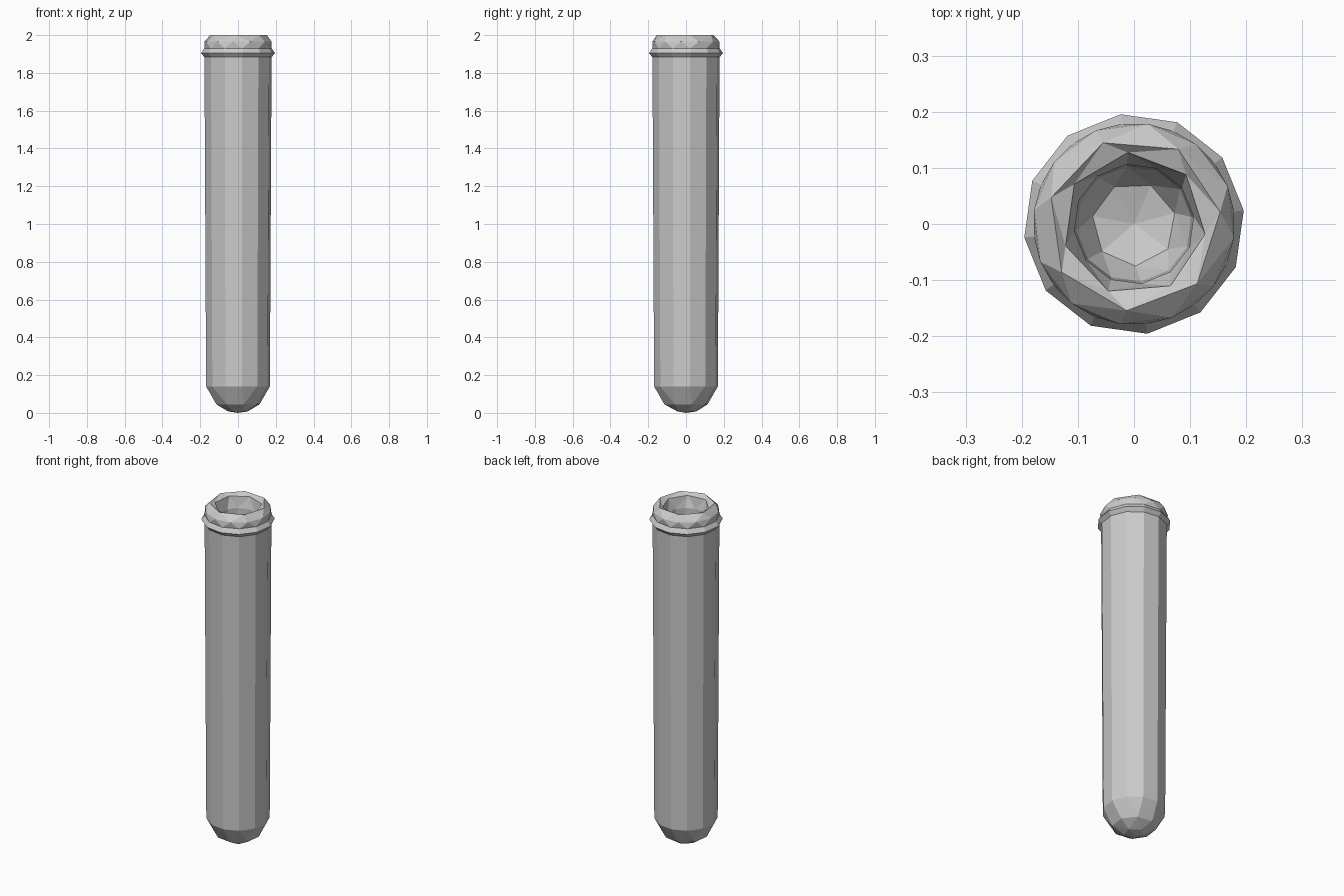
import bpy, bmesh
from math import cos, sin, radians

if "Cube" in bpy.data.objects:
    bpy.data.objects.remove(bpy.data.objects["Cube"])

# rings: radius, height, sides, starting angle (outer bottom -> lip -> inner bottom)
RINGS = [
    (0.055, 0.008, 5, 20), (0.118, 0.045, 8, 15), (0.170, 0.14, 12, 7),    # rounded base
    (0.179, 1.883, 12, 7), (0.185, 1.89, 12, 7), (0.197, 1.905, 12, 7),    # wall, collar
    (0.180, 1.93, 12, 7), (0.180, 1.965, 12, 22), (0.155, 2.0, 7, 8),      # neck, lip
    (0.128, 1.985, 7, -8), (0.107, 1.92, 12, 7),                           # mouth
    (0.103, 0.16, 12, 7), (0.075, 0.10, 7, 15),                            # cavity
]


def zip_rings(bm, a, b):
    """Join two rings of (angle, vert) whose side counts may differ."""
    na, nb = len(a), len(b)
    ang = lambda ring, k: ring[k % len(ring)][0] + 360 * (k // len(ring))
    i = j = 0
    while i < na or j < nb:
        va, vb = a[i % na][1], b[j % nb][1]
        a2, b2 = a[(i + 1) % na][1], b[(j + 1) % nb][1]
        if na == nb and abs(a[0][0] - b[0][0]) < 1:
            bm.faces.new((va, a2, b2, vb))
            i, j = i + 1, j + 1
        elif j >= nb or (i < na and ang(a, i + 1) + ang(a, i) <= ang(b, j + 1) + ang(b, j)):
            bm.faces.new((va, a2, vb))
            i += 1
        else:
            bm.faces.new((va, b2, vb))
            j += 1


def fan(bm, ring, z):
    tip = bm.verts.new((0, 0, z))
    for k in range(len(ring)):
        bm.faces.new((ring[k][1], ring[(k + 1) % len(ring)][1], tip))


bm = bmesh.new()
loops = []
for r, z, n, start in RINGS:
    loops.append([(start + 360 * k / n, bm.verts.new((
        r * cos(radians(start + 360 * k / n)), r * sin(radians(start + 360 * k / n)), z)))
        for k in range(n)])
for lower, upper in zip(loops, loops[1:]):
    zip_rings(bm, lower, upper)
fan(bm, loops[0], 0.0)      # outside tip
fan(bm, loops[-1], 0.08)    # inside floor
bmesh.ops.recalc_face_normals(bm, faces=bm.faces)

mesh = bpy.data.meshes.new("test_tube")
bm.to_mesh(mesh)
bm.free()
bpy.context.collection.objects.link(bpy.data.objects.new("test_tube", mesh))
